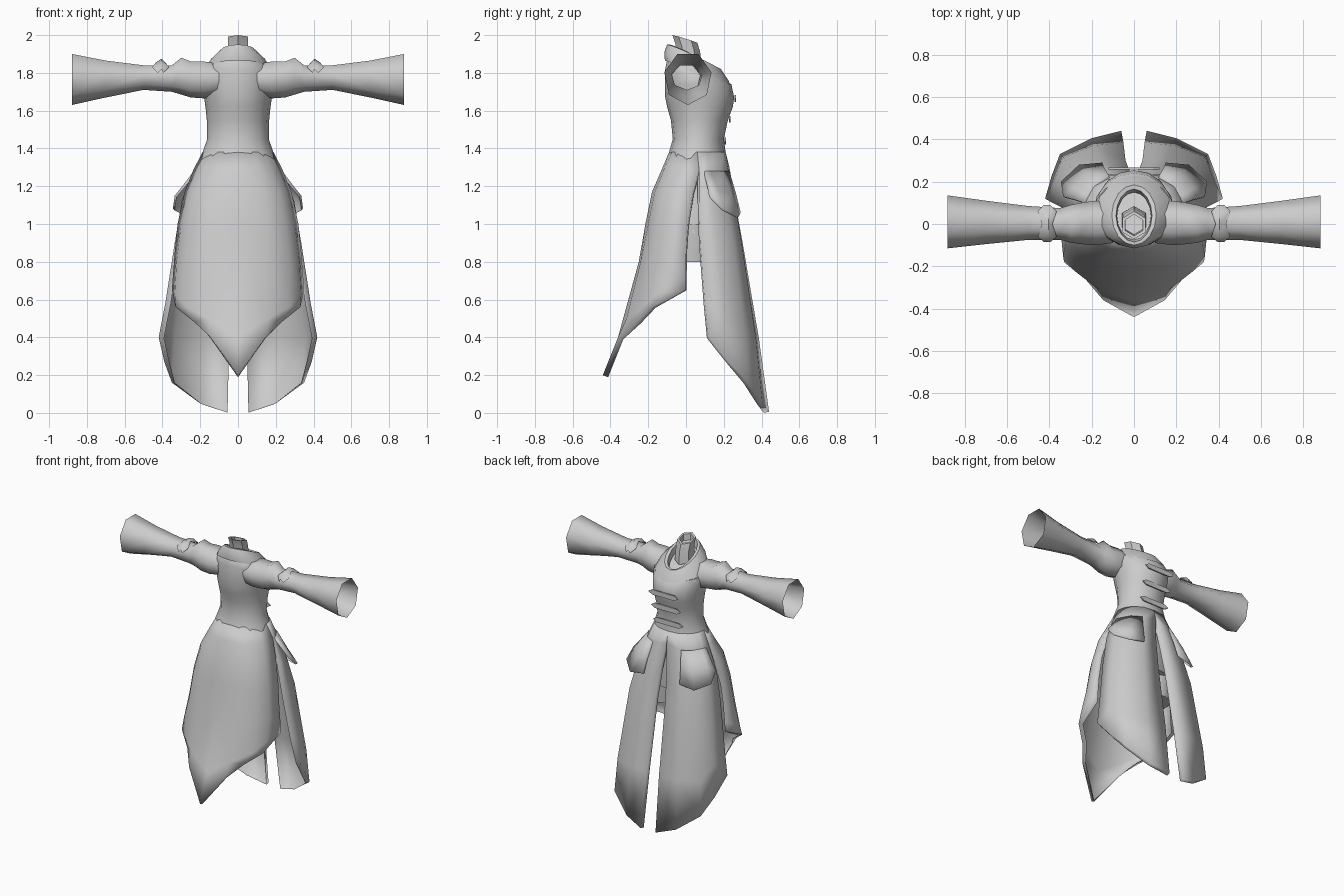
import bpy, bmesh, math

cloth = bpy.data.materials.new("plain grey cloth")
cloth.diffuse_color = (0.6, 0.6, 0.6, 1)


def finish(name, bm, mirror=False, rim=0, angle=50):
    """Turn a bmesh into a smooth-shaded object, optionally mirrored and with turned-in edges."""
    me = bpy.data.meshes.new(name)
    bm.to_mesh(me)
    bm.free()
    me.materials.append(cloth)
    ob = bpy.data.objects.new(name, me)
    bpy.context.collection.objects.link(ob)
    bpy.ops.object.select_all(action='DESELECT')
    ob.select_set(True)
    bpy.context.view_layer.objects.active = ob
    bpy.ops.object.shade_smooth_by_angle(angle=math.radians(angle))
    if mirror:
        m = ob.modifiers.new("mirror", 'MIRROR')
        m.merge_threshold = 0.001
    if rim:
        s = ob.modifiers.new("turned edge", 'SOLIDIFY')
        s.thickness, s.offset, s.use_rim_only = rim, -1, True
    return ob


def loft(name, rings, caps=(False, False), **kw):
    """Skin closed rings of equal point count."""
    bm = bmesh.new()
    vs = [[bm.verts.new(p) for p in r] for r in rings]
    n = len(vs[0])
    for a, b in zip(vs, vs[1:]):
        for i in range(n):
            j = (i + 1) % n
            bm.faces.new((a[i], a[j], b[j], b[i]))
    if caps[0]:
        bm.faces.new(vs[0][::-1])
    if caps[1]:
        bm.faces.new(vs[-1])
    return finish(name, bm, **kw)


def oval(z, rx, y0, y1, drop=0, n=16, cx=0):
    """Level ring; drop lowers it towards +y."""
    pts = []
    for i in range(n):
        a = 2 * math.pi * i / n - math.pi / 2
        t = (1 + math.sin(a)) / 2
        pts.append((cx + rx * math.cos(a), y0 + (y1 - y0) * t, z - drop * t ** 1.2))
    return pts


def sheet(name, columns, **kw):
    """Open cloth panel from columns of points running top to bottom."""
    bm = bmesh.new()
    vs = [[bm.verts.new(p) for p in c] for c in columns]
    for a, b in zip(vs, vs[1:]):
        for i in range(len(a) - 1):
            bm.faces.new((a[i], b[i], b[i + 1], a[i + 1]))
    bm.normal_update()
    out = sum(f.normal.x * f.calc_center_median().x +
              f.normal.y * (f.calc_center_median().y - 0.06) for f in bm.faces)
    if out < 0:
        bmesh.ops.reverse_faces(bm, faces=bm.faces[:])
    return finish(name, bm, **kw)


# bodice
loft("bodice", [oval(*r) for r in (
    (1.27, .225, -.125, .22), (1.38, .187, -.09, .21), (1.45, .163, -.07, .2),
    (1.55, .165, -.08, .222), (1.62, .172, -.1, .248), (1.67, .18, -.11, .255),
    (1.74, .19, -.112, .24), (1.82, .19, -.11, .215, .06), (1.87, .17, -.1, .19, .13),
    (1.90, .1, -.08, .13, .14))], caps=(False, True))

# shawl collar and neck band
loft("collar", [oval(*r) for r in (
    (1.865, .183, -.112, .245, .16), (1.91, .155, -.115, .225, .15),
    (1.95, .105, -.1, .185, .13), (1.95, .085, -.085, .165, .13),
    (1.90, .08, -.075, .15, .13))], angle=40)
loft("neck_band", [oval(*r, n=6) for r in (
    (1.86, .065, -.05, .085, .04), (1.95, .06, -.055, .075, .04),
    (2.0, .062, -.072, .06, .04), (1.995, .048, -.056, .045, .03),
    (1.95, .045, -.05, .045, .03))], caps=(False, True), angle=30)

# sleeves: seven-sided rings with a point at the bottom
sleeve = []
for x, y0, y1, z0, z1 in ((.10, -.09, .10, 1.68, 1.85), (.18, -.1, .11, 1.665, 1.86),
                          (.25, -.095, .1, 1.67, 1.86), (.30, -.088, .09, 1.685, 1.88),
                          (.35, -.075, .075, 1.70, 1.84), (.50, -.075, .085, 1.71, 1.84),
                          (.70, -.095, .11, 1.67, 1.865), (.88, -.115, .135, 1.63, 1.90)):
    ring = []
    for i in range(7):
        a = 2 * math.pi * i / 7
        ring.append((x, (y0 + y1) / 2 + (y1 - y0) / 2 * math.sin(a) / .975,
                     z0 + (z1 - z0) * (1 - math.cos(a)) / 1.9))
    sleeve.append(ring)
loft("sleeve", sleeve, mirror=True, angle=60)

# arm bows: pinched strips folded over the sleeve
sheet("arm_bow", [[(.41 - w, y, z), (.405, y, z + .02), (.41 + w, y, z)] for y, w, z in (
    (-.085, .015, 1.80), (-.06, .045, 1.83), (0, .025, 1.855),
    (.06, .045, 1.83), (.09, .015, 1.80))], mirror=True)

# front skirt panel: centre column to side slit
sheet("front_skirt", [
    [(0, -.09, 1.38), (0, -.132, 1.28), (0, -.18, 1.17), (0, -.215, 1.0), (0, -.25, .8),
     (0, -.36, .4), (0, -.44, .2)],
    [(.085, -.075, 1.38), (.115, -.12, 1.28), (.14, -.165, 1.17), (.16, -.2, 1.0),
     (.165, -.24, .8), (.16, -.315, .5), (.145, -.36, .4)],
    [(.135, -.04, 1.38), (.18, -.07, 1.28), (.22, -.12, 1.17), (.255, -.15, 1.0),
     (.275, -.175, .8), (.27, -.23, .56), (.23, -.26, .48)],
    [(.165, 0, 1.38), (.215, -.02, 1.28), (.26, -.06, 1.17), (.3, -.08, 1.0),
     (.325, -.1, .8), (.335, -.15, .63), (.33, -.18, .56)],
    [(.188, .06, 1.38), (.235, .068, 1.29), (.283, .035, 1.17), (.32, .01, 1.0),
     (.335, 0, .85), (.345, 0, .72), (.35, 0, .65)],
], mirror=True, rim=.03, angle=60)

# rear skirt panels: centre gap to side slit
sheet("rear_skirt", [
    [(0, .21, 1.38), (.004, .23, 1.3), (.025, .26, 1.12), (.04, .30, .9), (.05, .385, .4),
     (.06, .44, .005)],
    [(.085, .2, 1.38), (.1, .225, 1.28), (.13, .257, 1.12), (.16, .295, .9),
     (.195, .37, .4), (.2, .405, .05)],
    [(.15, .155, 1.38), (.19, .175, 1.28), (.24, .21, 1.12), (.285, .25, .9),
     (.335, .315, .4), (.35, .33, .16)],
    [(.177, .11, 1.38), (.22, .12, 1.28), (.275, .14, 1.12), (.32, .165, .9),
     (.375, .21, .5), (.39, .225, .27)],
    [(.188, .06, 1.38), (.235, .07, 1.29), (.298, .07, 1.12), (.335, .075, .9),
     (.385, .1, .58), (.42, .12, .4)],
], mirror=True, rim=.03, angle=60)

# hip flaps over the rear panels
sheet("hip_flap", [
    [(.12, .23, 1.28), (.14, .265, 1.16), (.15, .29, 1.06)],
    [(.185, .19, 1.28), (.225, .24, 1.16), (.26, .28, 1.04)],
    [(.22, .13, 1.28), (.285, .17, 1.18), (.345, .2, 1.08)],
    [(.235, .1, 1.28), (.295, .12, 1.2), (.335, .13, 1.15)],
], mirror=True, rim=.015)

# undergarment: hips and two short legs
loft("shorts_hips", [oval(*r) for r in (
    (1.3, .2, -.1, .19), (1.12, .24, -.13, .21), (.95, .26, -.12, .2))], caps=(False, True))
loft("shorts_leg", [oval(z, r, .04 - r, .04 + r, n=10, cx=.14) for z, r in (
    (1.0, .125), (.88, .118), (.8, .11))], caps=(False, True), mirror=True)

# chest clasps: pointed bars
for k, (z, y, w) in enumerate(((1.665, .258, .12), (1.555, .228, .12), (1.44, .204, .12))):
    bar = [(-w, 0), (-w * .75, -.018), (w * .75, -.018), (w, 0), (w * .75, .018), (-w * .75, .018)]
    loft("chest_clasp_%d" % (k + 1), [[(x, yy, z + dz) for x, dz in bar]
                                     for yy in (y + .008, y)], caps=(True, True), angle=30)
